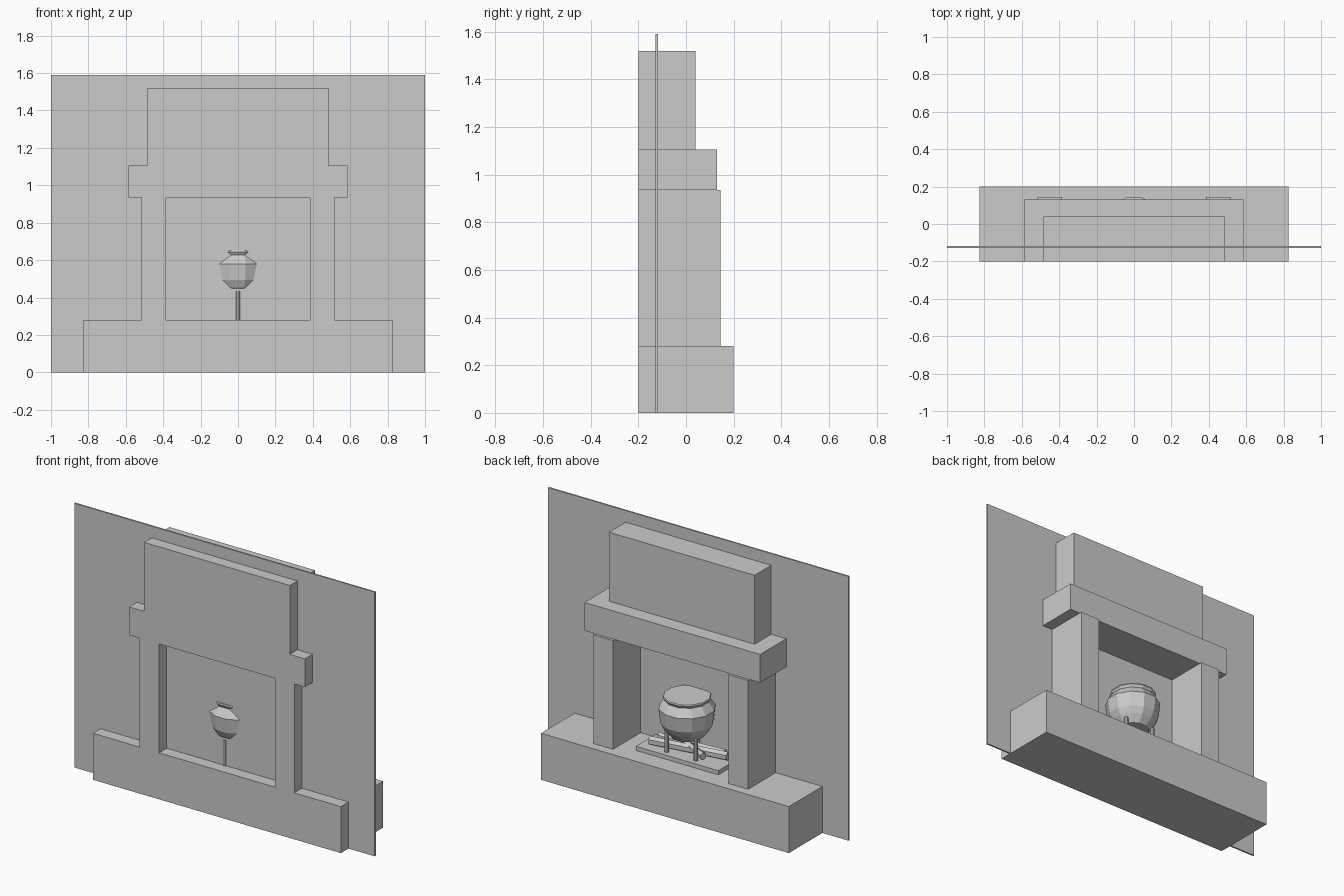
import bpy, bmesh, math
from mathutils import Vector

if "Cube" in bpy.data.objects:
    bpy.data.objects.remove(bpy.data.objects["Cube"])

stone = bpy.data.materials.new("plain grey")
stone.diffuse_color = (0.6, 0.6, 0.6, 1)
stone.use_nodes = True
stone.node_tree.nodes["Principled BSDF"].inputs["Base Color"].default_value = stone.diffuse_color


def finish(name, bm):
    bmesh.ops.recalc_face_normals(bm, faces=bm.faces)
    mesh = bpy.data.meshes.new(name)
    bm.to_mesh(mesh)
    bm.free()
    mesh.materials.append(stone)
    obj = bpy.data.objects.new(name, mesh)
    bpy.context.collection.objects.link(obj)
    return obj


def box(name, x0, x1, y0, y1, z0, z1):
    bm = bmesh.new()
    bmesh.ops.create_cube(bm, size=1)
    for v in bm.verts:
        v.co = ((x0 + x1) / 2 + v.co.x * (x1 - x0),
                (y0 + y1) / 2 + v.co.y * (y1 - y0),
                (z0 + z1) / 2 + v.co.z * (z1 - z0))
    return finish(name, bm)


def rod(name, start, end, radius, sides):
    a, b = Vector(start), Vector(end)
    bm = bmesh.new()
    bmesh.ops.create_cone(bm, cap_ends=True, segments=sides,
                          radius1=radius, radius2=radius, depth=(b - a).length)
    obj = finish(name, bm)
    obj.location = (a + b) / 2
    obj.rotation_euler = (b - a).to_track_quat('Z', 'Y').to_euler()
    return obj


def lathe(name, profile, centre, sides):
    """Closed solid of revolution with flat faces pointing along y."""
    bm = bmesh.new()
    rings = []
    for r, z in profile:
        ring = []
        for i in range(sides):
            a = (i + 0.5) * math.tau / sides
            ring.append(bm.verts.new((centre[0] + r * math.cos(a),
                                      centre[1] + r * math.sin(a), z)))
        rings.append(ring)
    for low, high in zip(rings, rings[1:]):
        for i in range(sides):
            j = (i + 1) % sides
            bm.faces.new((low[i], low[j], high[j], high[i]))
    bm.faces.new(rings[0][::-1])
    bm.faces.new(rings[-1])
    return finish(name, bm)


# Masonry, passing through the thin wall
box("wall", -1, 1, -0.128, -0.118, 0, 1.59)
box("hearth_base", -0.825, 0.825, -0.2, 0.2, 0, 0.28)
box("mantel", -0.585, 0.585, -0.2, 0.13, 0.935, 1.105)
box("chimney_breast", -0.485, 0.485, -0.2, 0.04, 1.105, 1.52)
for side, x0, x1 in (("left", -0.515, -0.385), ("right", 0.385, 0.515)):
    box(side + "_pillar", x0, x1, -0.2, 0.145, 0.28, 0.935)

# Fire tray and logs
box("fire_tray", -0.275, 0.275, -0.105, 0.085, 0.28, 0.305)
rod("long_log", (0.225, 0.02, 0.33), (-0.24, -0.055, 0.33), 0.026, 6)
rod("crossing_log", (-0.135, 0.03, 0.333), (0.1, -0.075, 0.345), 0.022, 6)
rod("back_log", (0.22, -0.06, 0.328), (-0.2, -0.085, 0.328), 0.02, 6)

# Cauldron on three legs
cy = -0.01
lathe("cauldron", [(0.092, 0.41), (0.128, 0.455), (0.148, 0.493),
                   (0.158, 0.58), (0.124, 0.627), (0.134, 0.643),
                   (0.131, 0.65)], (0, cy), 12)
for i in range(3):
    a = math.radians(30 + 120 * i)
    x, y = 0.112 * math.cos(a), cy + 0.112 * math.sin(a)
    rod(f"cauldron_leg_{i + 1}", (x, y, 0.28), (x, y, 0.434), 0.013, 8)
